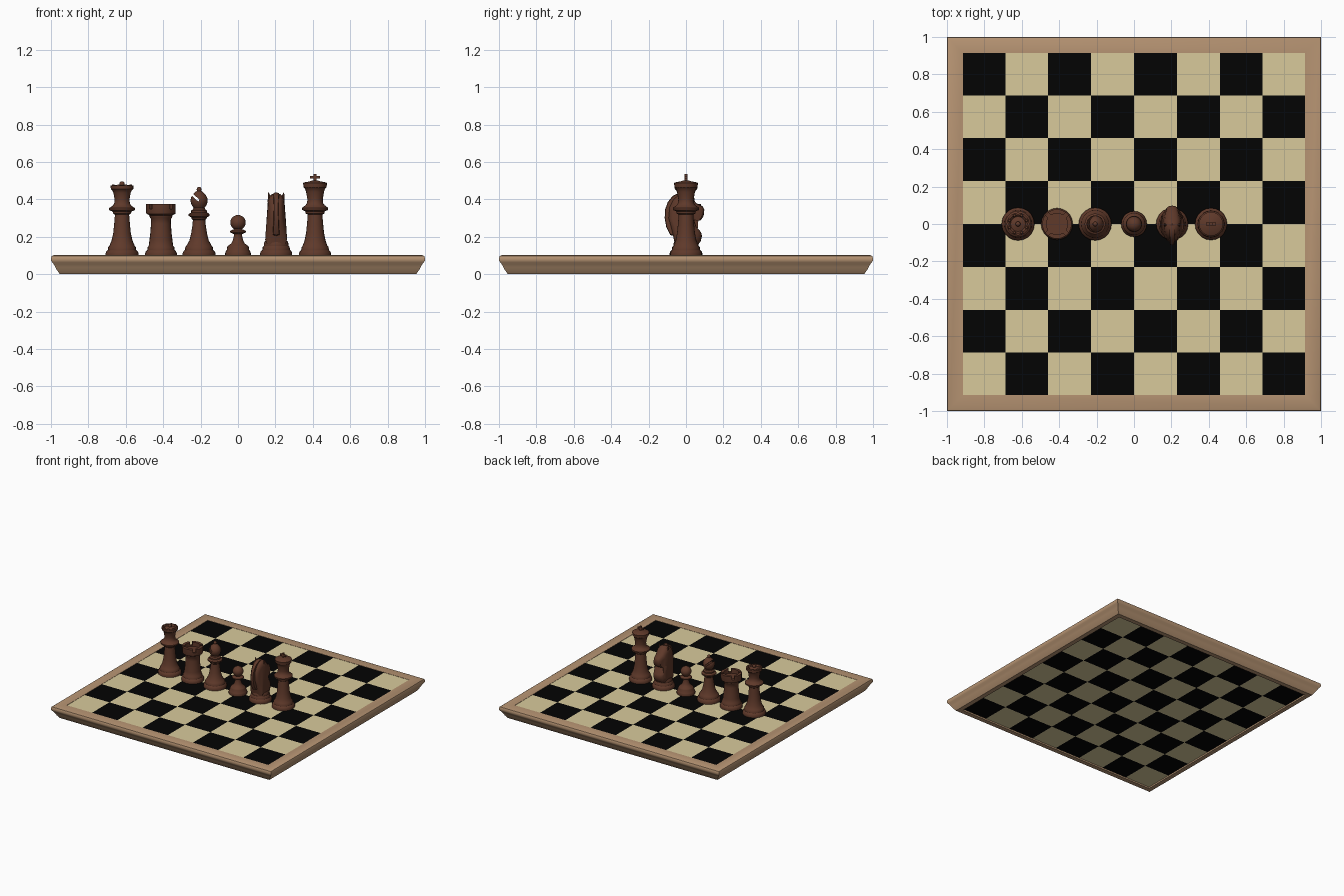
import bpy, bmesh, math
from mathutils import Matrix

if "Cube" in bpy.data.objects:
    bpy.data.objects.remove(bpy.data.objects["Cube"])


def material(name, rgb):
    m = bpy.data.materials.new(name)
    m.diffuse_color = (*rgb, 1)
    m.use_nodes = True
    m.node_tree.nodes["Principled BSDF"].inputs["Base Color"].default_value = m.diffuse_color
    return m


BROWN = material("dark wood", (0.115, 0.041, 0.023))
FRAME = material("frame wood", (0.47, 0.295, 0.17))
TAN = material("light square", (0.69, 0.59, 0.33))
BLACK = material("dark square", (0.001, 0.001, 0.001))


def finish(bm, name, mats, angle=35):
    bmesh.ops.recalc_face_normals(bm, faces=bm.faces)
    me = bpy.data.meshes.new(name)
    bm.to_mesh(me)
    bm.free()
    for m in mats:
        me.materials.append(m)
    ob = bpy.data.objects.new(name, me)
    bpy.context.collection.objects.link(ob)
    bpy.ops.object.select_all(action='DESELECT')
    ob.select_set(True)
    bpy.context.view_layer.objects.active = ob
    if angle:
        bpy.ops.object.shade_smooth_by_angle(angle=math.radians(angle))
    return ob


def lathe(name, x, profile, n=20):
    """Revolve (radius, z) points around a vertical axis at x."""
    bm = bmesh.new()
    rings = []
    for r, z in profile:
        rings.append([bm.verts.new((x + r * math.cos(2 * math.pi * i / n),
                                    r * math.sin(2 * math.pi * i / n), z)) for i in range(n)])
    for a, b in zip(rings, rings[1:]):
        for i in range(n):
            j = (i + 1) % n
            bm.faces.new((a[i], a[j], b[j], b[i]))
    bmesh.ops.remove_doubles(bm, verts=bm.verts, dist=1e-5)
    return finish(bm, name, [BROWN])


def ball(r, cz, start=-60, steps=8):
    """Profile points of a ball, from a start angle up to its top."""
    pts = []
    for i in range(steps + 1):
        a = math.radians(start + (90 - start) * i / steps)
        pts.append((r * math.cos(a) if i < steps else 0, cz + r * math.sin(a)))
    return pts


def box(name, loc, size, rot=Matrix()):
    bm = bmesh.new()
    bmesh.ops.create_cube(bm, size=1, matrix=Matrix.Translation(loc) @ rot @ Matrix.Diagonal((*size, 1)))
    return finish(bm, name, [BROWN], 0)


def cut(target, cutter):
    cutter.hide_render = True
    cutter.hide_viewport = True
    m = target.modifiers.new("cut", 'BOOLEAN')
    m.operation = 'DIFFERENCE'
    m.solver = 'EXACT'
    m.object = cutter


def base(r):
    """Common stepped foot, scaled to radius r."""
    return [(0, 0.097), (r, 0.097), (r, 0.112), (r * .95, 0.122), (r * .86, 0.13),
            (r * .84, 0.145), (r * .77, 0.152)]


# Checkered playing surface, top and underside
bm = bmesh.new()
for z in (0.098, 0.012):
    bmesh.ops.create_grid(bm, x_segments=8, y_segments=8, size=0.917, matrix=Matrix.Translation((0, 0, z)))
for f in bm.faces:
    c = f.calc_center_median()
    col, row = (int((v + 0.917) / 0.22925) for v in (c.x, -c.y))
    f.material_index = (col + row) % 2
bmesh.ops.bridge_loops(bm, edges=[e for e in bm.edges if e.is_boundary])
finish(bm, "playing_surface", [BLACK, TAN], 0)

# Moulded frame: a closed profile swept round the square
prof = [(.915, .0), (.915, .1), (.985, .102), (.996, .097), (1, .086), (1, .074), (.994, .064),
        (.985, .053), (.977, .038), (.968, .022), (.958, .008), (.952, 0)]
bm = bmesh.new()
corners = [(-1, -1), (1, -1), (1, 1), (-1, 1)]
loops = [[bm.verts.new((sx * d, sy * d, z)) for d, z in prof] for sx, sy in corners]
for k in range(4):
    a, b = loops[k], loops[(k + 1) % 4]
    for i in range(len(prof)):
        j = (i + 1) % len(prof)
        bm.faces.new((a[i], b[i], b[j], a[j]))
finish(bm, "board_frame", [FRAME], 40)

# Queen
QX = -0.62
lathe("queen", QX, base(.088) + [(.056, .18), (.047, .22), (.042, .27), (.038, .318), (.048, .325),
      (.05, .335), (.07, .343), (.07, .353), (.05, .366), (.042, .378), (.04, .40), (.046, .435),
      (.052, .448), (.06, .455), (.061, .474), (.05, .476), (.04, .466), (.02, .474), (.009, .476)]
      + ball(.014, .483, -40, 5))
bm = bmesh.new()
for i in range(8):
    a = math.pi * (i + .5) / 4
    bmesh.ops.create_cone(bm, segments=6, radius1=.011, radius2=.006, depth=.01, cap_ends=True,
                          matrix=Matrix.Translation((QX + .05 * math.cos(a), .05 * math.sin(a), .476)))
finish(bm, "queen_crown_points", [BROWN])

# Rook, with four diagonal notches in a hollow top
RX = -0.412
rook = lathe("rook", RX, base(.085) + [(.062, .18), (.057, .22), (.053, .27), (.053, .295), (.06, .305),
             (.062, .315), (.077, .323), (.079, .33), (.079, .376), (.057, .376), (.057, .342), (0, .342)])
for i, a in enumerate((45, 135)):
    cut(rook, box(f"rook_notch_cutter_{i}", (RX, 0, .375), (.3, .02, .05),
                  Matrix.Rotation(math.radians(a), 4, 'Z')))

# Bishop, with a slanted slit in the head
BX = -0.208
bishop = lathe("bishop", BX, base(.088) + [(.052, .18), (.042, .22), (.036, .26), (.033, .29), (.04, .296),
               (.042, .304), (.056, .312), (.056, .322), (.042, .33), (.042, .34), (.032, .348),
               (.03, .356), (.04, .37), (.046, .39), (.044, .408), (.034, .426), (.02, .44),
               (.011, .446)] + ball(.013, .454, -30, 5))
cut(bishop, box("bishop_slit_cutter", (BX - .022, 0, .412), (.056, .2, .012),
                Matrix.Rotation(math.radians(42), 4, 'Y')))

# Pawn
lathe("pawn", 0, base(.069) + [(.036, .165), (.028, .18), (.022, .205), (.022, .215), (.032, .219),
      (.044, .224), (.044, .231), (.03, .237), (.02, .241)] + ball(.041, .276, -55))

# King
KX = 0.412
lathe("king", KX, base(.086) + [(.056, .18), (.048, .22), (.043, .27), (.039, .318), (.05, .325),
      (.052, .336), (.07, .344), (.07, .355), (.052, .368), (.043, .38), (.041, .40), (.048, .44),
      (.053, .456), (.061, .464), (.064, .487), (.058, .491), (.03, .496), (.012, .502), (0, .502)])
box("king_cross_upright", (KX, 0, .517), (.014, .014, .038))
box("king_cross_arm", (KX, 0, .518), (.052, .014, .013))

# Knight facing +y: foot, head and neck, mane, ears
NX = 0.204
lathe("knight_foot", NX, base(.086) + [(.066, .165), (.06, .178), (0, .178)])
side = [(-.058, .15), (-.068, .2), (-.08, .25), (-.094, .3), (-.088, .36), (-.068, .4), (-.04, .425),
        (0, .432), (.028, .415), (.055, .38), (.09, .362), (.098, .345), (.094, .31), (.078, .288),
        (.058, .298), (.045, .285), (.055, .255), (.08, .225), (.086, .205), (.078, .175), (.058, .15)]


def slab(name, pts, slices, centre):
    """Stack of scaled (y, z) outlines across x; narrower with height, and at snout and mane."""
    bm = bmesh.new()
    rings = []
    for x, s in slices:
        rings.append([bm.verts.new((NX + x * (1.1 - 1.4 * (z - .15)) * (1 - 5 * max(0, abs(y) - .03)),
                                    centre[0] + (y - centre[0]) * s,
                                    centre[1] + (z - centre[1]) * s)) for y, z in pts])
    n = len(pts)
    for a, b in zip(rings, rings[1:]):
        for i in range(n):
            bm.faces.new((a[i], a[(i + 1) % n], b[(i + 1) % n], b[i]))
    caps = [bm.faces.new(rings[0]), bm.faces.new(rings[-1])]
    bmesh.ops.triangulate(bm, faces=caps)
    return finish(bm, name, [BROWN], 40)


slab("knight_head", side, [(-.062, .74), (-.052, .9), (-.03, .98), (0, 1), (.03, .98), (.052, .9),
                           (.062, .74)], (-.01, .28))
mane = [(-.05, .2), (-.085, .21), (-.105, .25), (-.114, .3), (-.112, .345), (-.098, .385), (-.072, .418),
        (-.035, .438), (-.01, .436), (-.03, .3)]
slab("knight_mane", mane, [(-.022, .96), (0, 1), (.022, .96)], (-.05, .32))
bm = bmesh.new()
for s in (-1, 1):
    bmesh.ops.create_cone(bm, segments=8, radius1=.015, radius2=.002, depth=.05, cap_ends=True,
                          matrix=Matrix.Translation((NX + s * .036, -.005, .412))
                          @ Matrix.Rotation(s * .2, 4, 'Y'))
finish(bm, "knight_ears", [BROWN])
